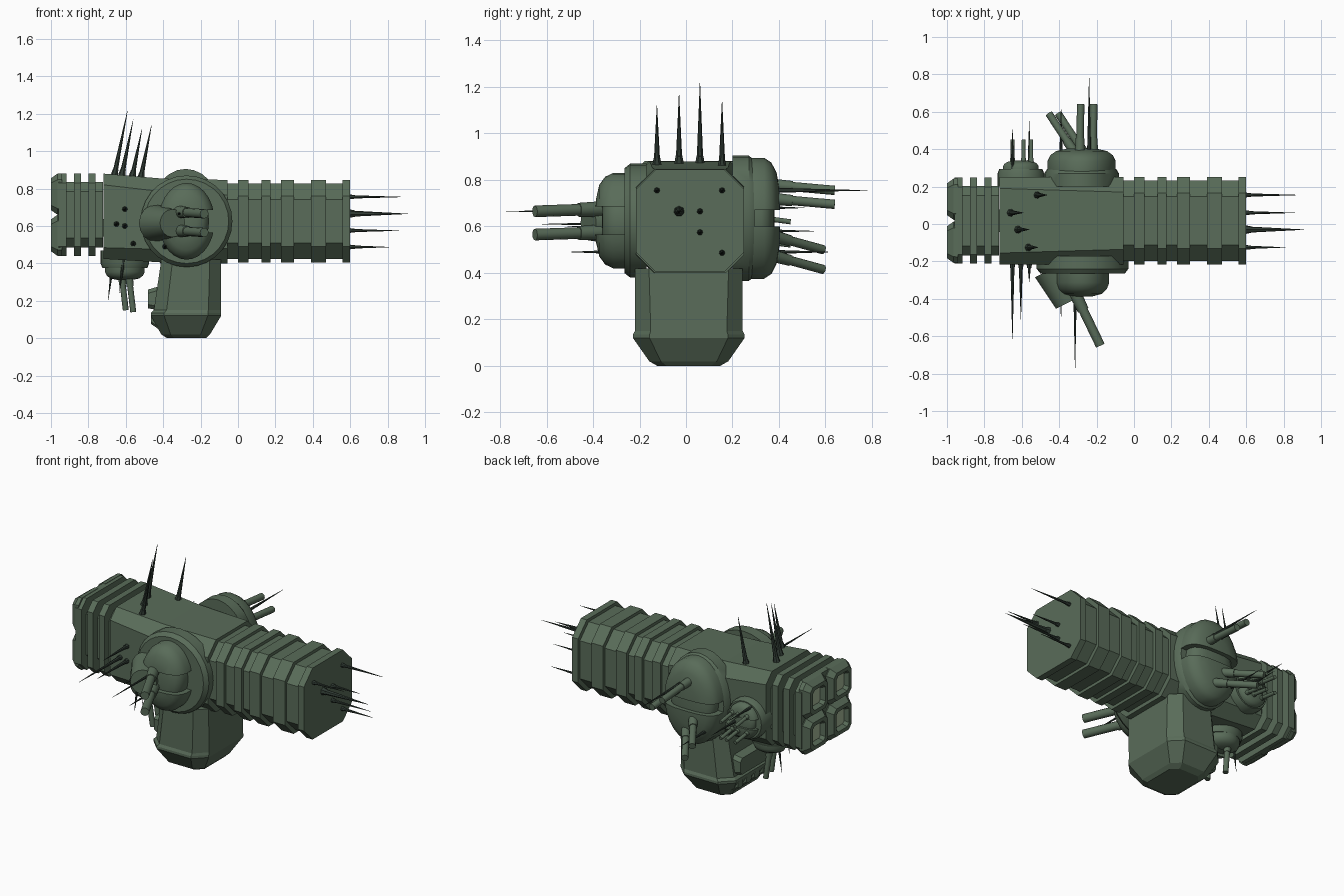
import bpy, bmesh, math
from mathutils import Vector, Matrix

if "Cube" in bpy.data.objects:
    bpy.data.objects.remove(bpy.data.objects["Cube"])

MID = 0.0175  # hull centre line in y


def material(name, c):
    m = bpy.data.materials.new(name)
    m.diffuse_color = (*c, 1)
    m.use_nodes = True
    m.node_tree.nodes["Principled BSDF"].inputs["Base Color"].default_value = m.diffuse_color
    return m


GREEN = material("hull_green", (0.10, 0.15, 0.10))
DARK = material("spike_dark", (0.03, 0.045, 0.035))
PALE = material("engine_pale", (0.38, 0.48, 0.32))


def finish(bm, name, mat=GREEN, smooth=False):
    bmesh.ops.recalc_face_normals(bm, faces=bm.faces)
    me = bpy.data.meshes.new(name)
    bm.to_mesh(me)
    bm.free()
    ob = bpy.data.objects.new(name, me)
    bpy.context.collection.objects.link(ob)
    me.materials.append(mat)
    if smooth:
        bpy.ops.object.select_all(action='DESELECT')
        ob.select_set(True)
        bpy.context.view_layer.objects.active = ob
        bpy.ops.object.shade_smooth_by_angle(angle=math.radians(35))
    return ob


def bridge(bm, rings):
    vs = [[bm.verts.new(p) for p in r] for r in rings]
    n = len(vs[0])
    for a, b in zip(vs, vs[1:]):
        for i in range(n):
            bm.faces.new((a[i], a[(i + 1) % n], b[(i + 1) % n], b[i]))
    bm.faces.new(vs[0])
    bm.faces.new(vs[-1])


def loft(name, sections, axis='x', mat=GREEN):
    """Octagonal sections: position, centre u and v, half sizes, corner cut."""
    bm = bmesh.new()
    rings = []
    for t, cu, cv, hu, hv, c in sections:
        pts = [(-hu + c, -hv), (hu - c, -hv), (hu, -hv + c), (hu, hv - c)]
        pts += [(-u, -v) for u, v in pts]
        rings.append([(t, cu + u, cv + v) if axis == 'x' else (cu + u, cv + v, t) for u, v in pts])
    bridge(bm, rings)
    return finish(bm, name, mat)


def ribbed(name, edges, cz, hy, hz, c, first, step):
    secs = []
    for i, pair in enumerate(zip(edges, edges[1:])):
        d = step if i % 2 == first else 0
        secs += [(x, MID, cz, hy - d, hz - d, c) for x in pair]
    loft(name, secs)


# Hull: ribbed bow, plain middle, ribbed stern
ribbed("forward_hull", [-0.1, 0, 0.055, 0.125, 0.175, 0.23, 0.3, 0.39, 0.47, 0.56, 0.6],
       0.625, 0.233, 0.22, 0.085, 0, 0.018)
ribbed("aft_hull", [-0.96] + [-0.917 + 0.039 * i for i in range(6)],
       0.66, 0.23, 0.22, 0.05, 1, 0.045)
loft("middle_hull", [(-0.72, MID, 0.652, 0.233, 0.228, 0.06),
                     (-0.40, MID, 0.629, 0.233, 0.224, 0.07),
                     (-0.055, MID, 0.623, 0.233, 0.223, 0.08)])

# Four recessed engine pods on the stern
for y in (-0.115, 0.115):
    for z in (-0.11, 0.11):
        steps = [(-0.94, 0.112), (-0.965, 0.11), (-1, 0.085), (-1, 0.062), (-0.972, 0.05)]
        loft("engine_pod", [(x, MID + y, 0.66 + z, h, h, h * 0.3) for x, h in steps])
        loft("engine_glow", [(x, MID + y, 0.66 + z, 0.046, 0.046, 0.01)
                             for x in (-0.97, -0.975)], mat=PALE)

# Keel pod with tapering base, and the block and vents on its rear
keel = [(0, -0.275, 0.105, 0.135), (0.02, -0.28, 0.13, 0.17), (0.12, -0.278, 0.188, 0.24),
        (0.135, -0.278, 0.188, 0.24), (0.15, -0.27, 0.18, 0.232), (0.42, -0.25, 0.16, 0.232)]
loft("keel", [(z, cx, 0.012, hx, hy, hx * 0.38) for z, cx, hx, hy in keel], 'z')
loft("keel_rear_block", [(-0.48, 0.012, 0.21, 0.145, 0.05, 0.02),
                         (-0.38, 0.012, 0.215, 0.165, 0.075, 0.02)])
for i in range(4):
    y = 0.012 + (i - 1.5) * 0.08
    loft("keel_vent", [(-0.465, y, 0.098, 0.025, 0.022, 0.012), (-0.4, y, 0.078, 0.03, 0.047, 0.012)])


# Turret: base disc plus two dome lids around a gun slot
def lathe(bm, profile, sx, sy, n=28):
    bridge(bm, [[(r * sx * math.cos(math.tau * i / n), r * sy * math.sin(math.tau * i / n), z)
                 for i in range(n)] for r, z in profile])


def turret(name, pos, angle, disc, lid, height, gap):
    place = Matrix.Translation(pos) @ Matrix.Rotation(math.radians(angle), 4, 'X')
    dome = [(1, 0), (1, 0.45), (0.92, 0.7), (0.75, 0.88), (0.45, 0.98), (0.1, 1)]
    bm = bmesh.new()
    lathe(bm, [(1, -0.05), (1, 0.02), (0.92, 0.045)], *disc)
    bm.transform(place)
    finish(bm, name + "_disc", smooth=True)
    bm = bmesh.new()
    lathe(bm, [(r * 0.8, 0.03 + z * height * 0.8) for r, z in dome], *lid)
    bm.transform(place)
    finish(bm, name + "_core", smooth=True)
    for s in (1, -1):
        bm = bmesh.new()
        lathe(bm, [(r, 0.03 + z * height) for r, z in dome], *lid)
        cut = bmesh.ops.bisect_plane(bm, geom=bm.verts[:] + bm.edges[:] + bm.faces[:],
                                     plane_co=(0, s * gap, 0), plane_no=(0, s, 0), clear_inner=True)
        bmesh.ops.edgeloop_fill(bm, edges=[e for e in cut['geom_cut']
                                           if isinstance(e, bmesh.types.BMEdge)])
        bm.transform(place)
        finish(bm, name + "_lid", smooth=True)


turret("front_turret", (-0.275, -0.22, 0.625), 90, (0.245, 0.245), (0.15, 0.205), 0.14, 0.06)
turret("back_turret", (-0.28, 0.25, 0.635), -90, (0.2, 0.27), (0.185, 0.26), 0.125, 0.035)
turret("back_small_turret", (-0.605, 0.25, 0.59), -90, (0.125, 0.125), (0.1, 0.11), 0.06, 0.03)
turret("belly_turret", (-0.605, MID, 0.42), 180, (0.13, 0.13), (0.11, 0.12), 0.08, 0.03)


def rod(bm, a, b, r1, r2, n=12):
    d = b - a
    m = Matrix.Translation((a + b) / 2) @ d.to_track_quat('Z', 'Y').to_matrix().to_4x4()
    bmesh.ops.create_cone(bm, cap_ends=True, segments=n, radius1=r1, radius2=r2,
                          depth=d.length, matrix=m)


# Gun mantlet beside the front barrels
bm = bmesh.new()
rod(bm, Vector((-0.44, -0.24, 0.615)), Vector((-0.35, -0.42, 0.615)), 0.10, 0.075, 16)
finish(bm, "front_mantlet", smooth=True)


# Pair of barrels with thicker sleeves: first barrel's ends, then offset to the second
def barrel_pair(name, a, b, offset, r):
    bm = bmesh.new()
    for k in (0, 1):
        p, q = Vector(a) + k * Vector(offset), Vector(b) + k * Vector(offset)
        rod(bm, p, q, r, r)
        rod(bm, p, p.lerp(q, 0.35), r * 1.35, r * 1.2)
    finish(bm, name, smooth=True)


barrel_pair("front_barrels", (-0.32, -0.36, 0.675), (-0.18, -0.65, 0.665), (0, 0, -0.1), 0.025)
barrel_pair("back_upper_barrels", (-0.29, 0.36, 0.78), (-0.285, 0.64, 0.755), (0.07, 0, -0.06), 0.02)
barrel_pair("back_lower_barrels", (-0.31, 0.37, 0.56), (-0.455, 0.59, 0.5), (0.05, 0, -0.085), 0.02)
barrel_pair("belly_barrels", (-0.625, 0.07, 0.36), (-0.6, 0.08, 0.15), (0.04, -0.11, -0.01), 0.016)
for x in (-0.65, -0.59, -0.55):
    barrel_pair("back_small_barrels", (x, 0.3, 0.64), (x, 0.45, 0.62), (0, 0, -0.1), 0.011)


# Antenna spikes: the group's direction, then a start and a length for each
def spikes(name, direction, items, r=0.012):
    bm = bmesh.new()
    d = Vector(direction).normalized()
    for *start, length in items:
        a = Vector(start)
        rod(bm, a, a + d * length, r, 0.0008, 7)
        rod(bm, a, a + d * 0.035, r * 1.4, r, 7)
    finish(bm, name, DARK)


spikes("top_spikes", (0.2, 0, 1),
       [(-0.66, 0.06, 0.87, 0.355), (-0.62, -0.03, 0.87, 0.305),
        (-0.565, -0.125, 0.86, 0.265), (-0.52, 0.155, 0.85, 0.295)], 0.015)
spikes("bow_spikes", (1, 0, 0),
       [(0.59, 0.155, 0.755, 0.29), (0.59, 0.06, 0.575, 0.27), (0.59, 0.155, 0.487, 0.22),
        (0.59, -0.125, 0.755, 0.22), (0.59, 0.06, 0.665, 0.2)], 0.01)
spikes("large_bow_spike", (1, 0, 0), [(0.59, -0.03, 0.665, 0.32)], 0.018)
spikes("front_spikes", (0, -1, 0),
       [(-0.65, -0.2, 0.61, 0.42), (-0.605, -0.2, 0.6, 0.31), (-0.605, -0.2, 0.69, 0.25),
        (-0.56, -0.2, 0.505, 0.11), (-0.39, -0.25, 0.49, 0.25), (-0.315, -0.25, 0.665, 0.525)])
spikes("back_spikes", (0, 1, 0),
       [(-0.24, 0.35, 0.755, 0.43), (-0.65, 0.24, 0.68, 0.27),
        (-0.56, 0.24, 0.58, 0.31), (-0.39, 0.3, 0.49, 0.32)])
spikes("belly_spikes", (-0.13, 0, -1), [(-0.665, 0.06, 0.43, 0.23), (-0.61, -0.1, 0.43, 0.19)])
